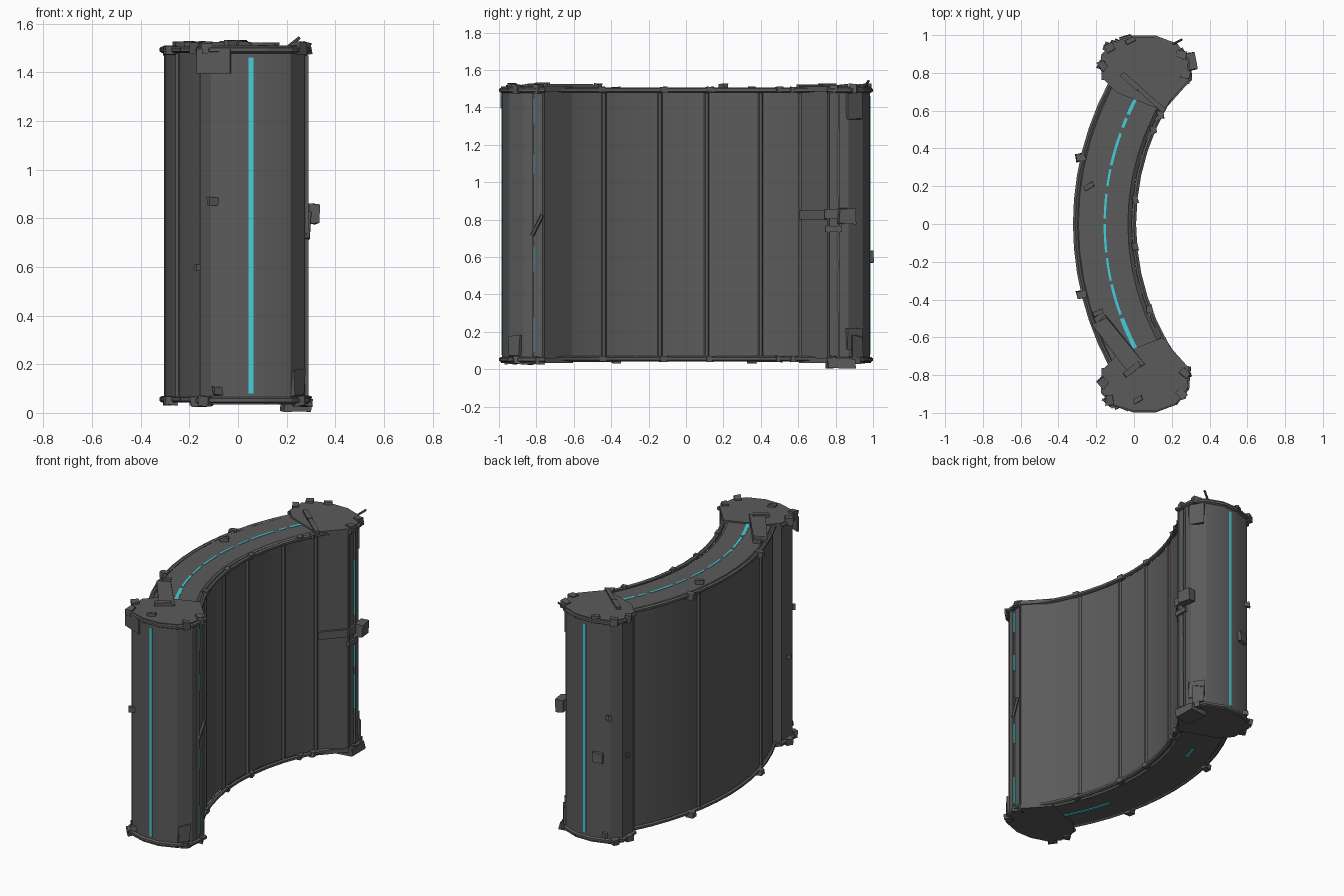
import bpy, bmesh, math, random
from mathutils import Vector, Matrix

if "Cube" in bpy.data.objects:
    bpy.data.objects.remove(bpy.data.objects["Cube"])

random.seed(4)
CX = 1.262                          # centre of the wall's arc (on y = 0)
R_OUT, R_MID, R_IN = 1.566, 1.417, 1.275
RIM_OUT, RIM_IN = 1.573, 1.263


def mat(name, rgb):
    m = bpy.data.materials.new(name)
    m.diffuse_color = (*rgb, 1)
    m.use_nodes = True
    m.node_tree.nodes["Principled BSDF"].inputs["Base Color"].default_value = m.diffuse_color
    return m


GREY = mat("dark_grey", (0.105, 0.105, 0.105))
CYAN = mat("cyan_light", (0.06, 0.62, 0.72))


def finish(bm, name, m, smooth=False):
    bmesh.ops.recalc_face_normals(bm, faces=bm.faces)
    me = bpy.data.meshes.new(name)
    bm.to_mesh(me)
    bm.free()
    me.materials.append(m)
    ob = bpy.data.objects.new(name, me)
    bpy.context.collection.objects.link(ob)
    if smooth:
        bpy.ops.object.select_all(action='DESELECT')
        ob.select_set(True)
        bpy.context.view_layer.objects.active = ob
        bpy.ops.object.shade_smooth_by_angle(angle=math.radians(25))
    return ob


def arc(r, a):
    return CX - r * math.cos(a), r * math.sin(a)


def at_y(r, y):
    return math.asin(y / r)


def sweep(name, prof, a0, a1, n, m, smooth=False):
    """Sweep a closed (radius, height) profile along the arc."""
    bm = bmesh.new()
    rings = [[bm.verts.new((*arc(r, a0 + (a1 - a0) * i / n), z)) for r, z in prof]
             for i in range(n + 1)]
    k = len(prof)
    for p, q in zip(rings, rings[1:]):
        for j in range(k):
            bm.faces.new((p[j], p[(j + 1) % k], q[(j + 1) % k], q[j]))
    bm.faces.new(rings[0])
    bm.faces.new(rings[-1])
    return finish(bm, name, m, smooth)


def strip(name, y0, y1, z0, z1, w):
    """Cyan strip along the wall's centre line."""
    sweep(name, [(R_MID - w, z0), (R_MID + w, z0), (R_MID + w, z1), (R_MID - w, z1)],
          at_y(R_MID, y0), at_y(R_MID, y1), 6, CYAN)


def prism(name, pts, z0, z1, m=GREY, grow=1.0, smooth=False):
    cx = sum(p[0] for p in pts) / len(pts)
    cy = sum(p[1] for p in pts) / len(pts)
    pts = [(cx + (x - cx) * grow, cy + (y - cy) * grow) for x, y in pts]
    bm = bmesh.new()
    f = bm.faces.new([bm.verts.new((x, y, z0)) for x, y in pts])
    top = bmesh.ops.extrude_face_region(bm, geom=[f])["geom"]
    bmesh.ops.translate(bm, vec=(0, 0, z1 - z0),
                        verts=[v for v in top if isinstance(v, bmesh.types.BMVert)])
    bmesh.ops.contextual_create(bm, geom=[e for e in bm.edges if e.is_boundary])
    return finish(bm, name, m, smooth)


def box(name, loc, size, rot=0.0, m=GREY, jitter=0.0):
    bm = bmesh.new()
    bmesh.ops.create_cube(bm, size=1)
    for v in bm.verts:
        v.co = Vector([c * s * (1 + random.uniform(-jitter, jitter)) for c, s in zip(v.co, size)])
    bm.transform(Matrix.Translation(loc) @ Matrix.Rotation(rot, 4, 'Z'))
    return finish(bm, name, m)


def tube(name, pts, r, sides=6):
    """Thin trim rods along a polyline."""
    bm = bmesh.new()
    for p, q in zip(pts, pts[1:]):
        p, q = Vector(p), Vector(q)
        d = q - p
        rot = d.to_track_quat('Z', 'Y').to_matrix().to_4x4()
        bmesh.ops.create_cone(bm, cap_ends=True, segments=sides, radius1=r, radius2=r,
                              depth=d.length + r, matrix=Matrix.Translation((p + q) / 2) @ rot)
    return finish(bm, name, GREY)


# curved wall with chamfered upper and lower edges
A = at_y(R_MID, 0.76)
sweep("curved_wall", [(R_OUT, 0.06), (R_OUT, 1.49), (R_OUT - 0.01, 1.502), (R_IN + 0.02, 1.502),
                      (R_IN, 1.485), (R_IN, 0.065), (R_IN + 0.02, 0.045), (R_OUT - 0.01, 0.045)],
      -A, A, 12, GREY, True)

# broken light strips on the top and underside of the wall, bold at the ends
for y0, y1, w in ((-0.70, -0.50, 0.011), (-0.48, -0.32, 0.007), (-0.30, -0.18, 0.006),
                  (-0.15, 0.0, 0.006), (0.03, 0.16, 0.006), (0.20, 0.29, 0.006),
                  (0.31, 0.48, 0.007), (0.51, 0.56, 0.008), (0.58, 0.71, 0.009)):
    strip("top_light", y0, y1, 1.498, 1.505, w)
for y0, y1 in ((-0.68, -0.36), (0.38, 0.48)):
    strip("underside_light", y0, y1, 0.040, 0.048, 0.009)

# rim rods along the wall edges
for r in (RIM_OUT, RIM_IN):
    c = at_y(r, 0.74)
    for z in (1.493, 0.056):
        tube("wall_rim", [(*arc(r, -c + 2 * c * i / 12), z) for i in range(13)], 0.014)

# vertical seams on the inner and outer faces
for r, ys in ((R_IN, (-0.44, -0.14, 0.11, 0.40, 0.61)), (R_OUT, (0.27, -0.43))):
    for y in ys:
        x, yy = arc(r, at_y(r, y))
        tube("wall_seam", [(x, yy, 0.06), (x, yy, 1.47)], 0.014)

# end pillars, caps, rims and lights
PILLAR = [(-0.155, 0.77), (-0.157, 0.89), (-0.11, 0.95), (0.0, 0.985), (0.11, 0.985), (0.215, 0.945),
          (0.272, 0.87), (0.28, 0.76), (0.145, 0.61), (-0.09, 0.70)]
SIDE = {-1: ((1.31, 1.45), (1.04, 1.15), (0.52, 0.66), (0.09, 0.28)),
        1: ((0.92, 1.28), (0.58, 0.72), (0.30, 0.53))}
for s in (-1, 1):
    pts = [(x, y * s) for x, y in PILLAR]
    prism("end_pillar", pts, 0.045, 1.495, smooth=True)
    prism("pillar_cap", pts, 1.485, 1.511, grow=1.03)
    prism("pillar_base", pts, 0.034, 0.06, grow=1.03)
    for z in (1.492, 0.052):
        tube("pillar_rim", [(x * 1.03, y, z) for x, y in pts[:8]], 0.014)
    for i in (0, 7):
        tube("pillar_seam", [(*pts[i], 0.06), (*pts[i], 1.48)], 0.007)
    box("end_light", (0.053, s * 0.983, 0.77), (0.021, 0.008, 1.38), m=CYAN)
    # light fins facing the wall, backed by a grey fin
    w = 0.006 if s < 0 else 0.003
    box("light_backing", (0.28, s * 0.817, 0.77), (0.018, 0.008, 1.40))
    for z0, z1 in SIDE[s]:
        box("side_light", (0.28, s * (0.813 - w / 2), (z0 + z1) / 2), (0.018, w, z1 - z0), m=CYAN)
    # corner clips and small lumps under the base
    for x, y in ((-0.165, 0.84), (-0.13, 0.935), (0.25, 0.9), (0.27, 0.79)):
        box("corner_clip", (x, s * y, 1.5), (0.04, 0.05, 0.045), random.uniform(0, 1.5), jitter=0.25)
        box("foot_lump", (x, s * y, 0.048), (0.045, 0.05, 0.04), random.uniform(0, 1.5), jitter=0.25)
    # folded corner gusset
    box("lower_gusset", (0.245, s * 0.915, 0.12), (0.07, 0.02, 0.11), -s * 0.9, jitter=0.2)
    # bolts on the pillar
    for x, y, z in ((-0.155, 0.84, 0.6), (-0.08, 0.962, 0.09), (-0.10, 0.957, 0.87)):
        box("pillar_bolt", (x, s * y, z), (0.045, 0.02, 0.03), s * -0.5, jitter=0.3)
box("foot_pad", (0.24, 0.83, 0.03), (0.12, 0.15, 0.05), 0.1, jitter=0.12)

# raised fittings on top, beside the ends of the light
box("top_slab", (-0.085, -0.64, 1.51), (0.09, 0.32, 0.03), 0.67, jitter=0.1)
box("top_slab_end", (-0.01, -0.77, 1.512), (0.10, 0.03, 0.04), 0.67, jitter=0.1)
box("top_bar", (0.09, 0.66, 1.508), (0.19, 0.025, 0.03), -0.72, jitter=0.1)
box("top_stop", (-0.02, 0.755, 1.51), (0.11, 0.03, 0.035), -0.72, jitter=0.15)

# plates on the pillars
box("front_upper_plate", (-0.1, -0.957, 1.445), (0.15, 0.012, 0.1), -0.4)
box("back_upper_plate", (0.252, 0.90, 1.41), (0.012, 0.10, 0.14), 0.62, jitter=0.1)
box("back_lower_plate", (0.252, 0.90, 0.16), (0.012, 0.10, 0.11), 0.62, jitter=0.1)

# clamp strap on the inner side of the back pillar
box("clamp_strap", (0.215, 0.68, 0.825), (0.02, 0.18, 0.05), -0.73)
box("clamp_band", (0.284, 0.82, 0.83), (0.02, 0.16, 0.05))
box("clamp_buckle", (0.302, 0.86, 0.82), (0.05, 0.09, 0.08), 0.2, jitter=0.15)
box("clamp_hook", (0.282, 0.79, 0.75), (0.02, 0.09, 0.03))

# lever on the front pillar's inner side and spike on the back cap
tube("side_lever", [(0.285, -0.82, 0.72), (0.292, -0.77, 0.82)], 0.011)
tube("cap_spike", [(0.20, 0.95, 1.5), (0.25, 0.975, 1.54)], 0.007)

# small bolts around the wall edges and on the top
for y in (-0.37, 0.35):
    for z in (1.49, 0.05):
        box("outer_bolt", (*arc(RIM_OUT + 0.012, at_y(RIM_OUT, y)), z), (0.05, 0.04, 0.035), 0.2, jitter=0.2)
for y in (-0.45, -0.12, 0.13, 0.5, 0.58):
    for z in (1.495, 0.055):
        box("inner_bolt", (*arc(RIM_IN, at_y(RIM_IN, y)), z), (0.03, 0.04, 0.03), 0.2, jitter=0.2)
for x, y in ((-0.24, 0.2), (-0.19, -0.47), (-0.02, 0.97), (0.02, -0.93)):
    box("top_bolt", (x, y, 1.512), (0.05, 0.025, 0.03), 0.5, jitter=0.25)
box("end_knob", (-0.04, 0.975, 0.6), (0.06, 0.045, 0.06), 0.3, jitter=0.2)
